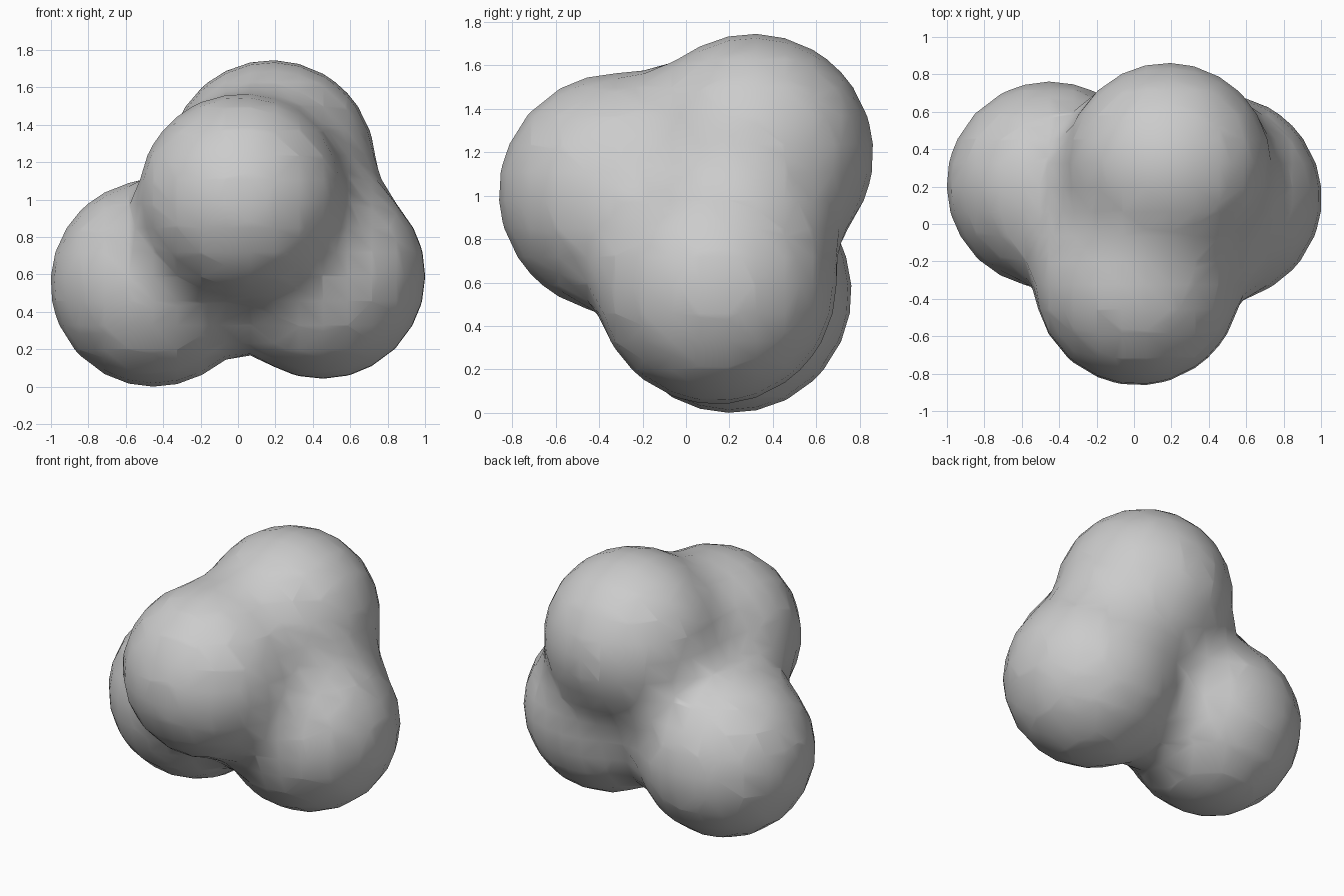
import bpy

if "Cube" in bpy.data.objects:
    bpy.data.objects.remove(bpy.data.objects["Cube"])

# Four equal lobes melted together: (centre of each lobe)
lobes = [
    (-0.45, 0.21, 0.55),   # left
    (0.45, 0.14, 0.59),    # right
    (0.02, -0.31, 1.01),   # front
    (0.18, 0.31, 1.19),    # top
]

mball = bpy.data.metaballs.new("blob_cluster")
mball.resolution = 0.13
mball.render_resolution = 0.13
mball.threshold = 0.6
for co in lobes:
    el = mball.elements.new(type='BALL')
    el.co = co
    el.radius = 0.776
    el.stiffness = 5.0

meta = bpy.data.objects.new("blob_source", mball)
bpy.context.collection.objects.link(meta)
bpy.context.view_layer.update()

# Turn the blended surface into a smooth-shaded mesh
deps = bpy.context.evaluated_depsgraph_get()
mesh = bpy.data.meshes.new_from_object(meta.evaluated_get(deps))
bpy.data.objects.remove(meta)
blob = bpy.data.objects.new("blob_cluster", mesh)
bpy.context.collection.objects.link(blob)
mesh.shade_smooth()

# Rest on the ground, centre in x and y
axes = [[v.co[i] for v in mesh.vertices] for i in range(3)]
shift = [(min(a) + max(a)) / 2 for a in axes[:2]] + [min(axes[2])]
for v in mesh.vertices:
    for i in range(3):
        v.co[i] -= shift[i]
